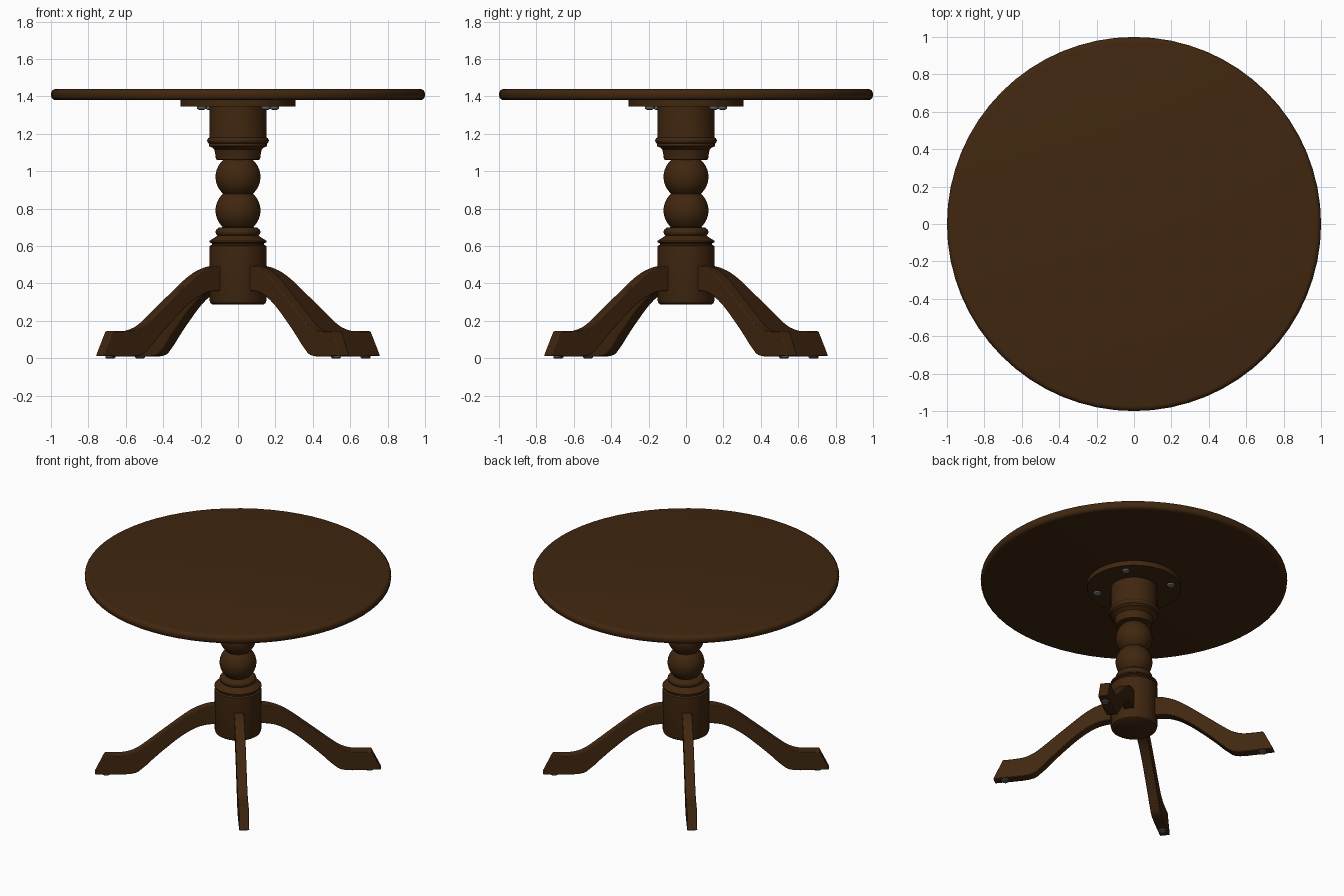
import bpy, bmesh, math
from mathutils import Vector, Matrix

cube = bpy.data.objects.get("Cube")
if cube:
    bpy.data.objects.remove(cube, do_unlink=True)


def material(name, rgb):
    mat = bpy.data.materials.new(name)
    mat.use_nodes = True
    color = (*rgb, 1)
    mat.diffuse_color = color
    mat.node_tree.nodes["Principled BSDF"].inputs["Base Color"].default_value = color
    return mat


wood = material("dark_wood", (0.052, 0.02, 0.005))
metal = material("grey_metal", (0.13, 0.13, 0.13))


def finish(name, bm, mat, angle=35):
    bmesh.ops.recalc_face_normals(bm, faces=bm.faces)
    mesh = bpy.data.meshes.new(name)
    bm.to_mesh(mesh)
    bm.free()
    mesh.materials.append(mat)
    obj = bpy.data.objects.new(name, mesh)
    bpy.context.collection.objects.link(obj)
    bpy.ops.object.select_all(action='DESELECT')
    obj.select_set(True)
    bpy.context.view_layer.objects.active = obj
    bpy.ops.object.shade_smooth_by_angle(angle=math.radians(angle))
    return obj


def lathe(name, profile, mat, segments=48, center=(0, 0)):
    """Turn (radius, z) points around a vertical axis and cap both ends."""
    bm = bmesh.new()
    rings = []
    for r, z in profile:
        turns = [2 * math.pi * i / segments for i in range(segments)]
        rings.append([bm.verts.new((center[0] + r * math.cos(t),
                                    center[1] + r * math.sin(t), z)) for t in turns])
    for a, b in zip(rings, rings[1:]):
        for i in range(segments):
            j = (i + 1) % segments
            bm.faces.new((a[i], a[j], b[j], b[i]))
    bm.faces.new(rings[0])
    bm.faces.new(rings[-1])
    return finish(name, bm, mat)


def arc(radius, z, start, end, steps, inner=0.0):
    """Points on a turned bead; angles in degrees above the horizon."""
    out = []
    for i in range(steps + 1):
        a = math.radians(start + (end - start) * i / steps)
        out.append((inner + radius * math.cos(a), z + radius * math.sin(a)))
    return out


def smooth_path(points, steps=4):
    """Catmull-Rom curve through the points."""
    p = [Vector(q) for q in points]
    p = [2 * p[0] - p[1]] + p + [2 * p[-1] - p[-2]]
    out = []
    for a, b, c, d in zip(p, p[1:], p[2:], p[3:]):
        for i in range(steps):
            t = i / steps
            out.append(0.5 * (2 * b + (c - a) * t + (2 * a - 5 * b + 4 * c - d) * t ** 2
                              + (3 * b - a - 3 * c + d) * t ** 3))
    return out + [p[-2]]


# Round top with a softened rim, and the disc that holds it
rim = arc(0.026, 1.41, -90, 90, 8, inner=0.974)
rim = [(r, z - 0.004 if z < 1.41 else z + 0.004) for r, z in rim]
lathe("table_top", rim, wood, 64)
lathe("mounting_disc", [(0.308, 1.345), (0.308, 1.382)], wood)

# Turned pedestal: lower drum, collar, two balls, upper collar and drum
pedestal = [(0.135, 0.287), (0.147, 0.295), (0.152, 0.31), (0.152, 0.6)]
pedestal += [(0.14, 0.606), (0.14, 0.614), (0.153, 0.62), (0.153, 0.628), (0.125, 0.645)]
pedestal += arc(0.022, 0.675, -60, 60, 6, inner=0.098) + [(0.1, 0.7)]
for z in (0.79, 0.97):
    pedestal += arc(0.12, z, -48, 48, 14)
pedestal += [(0.118, 1.062), (0.121, 1.09), (0.126, 1.115), (0.14, 1.128), (0.155, 1.134)]
pedestal += [(0.155, 1.146)] + arc(0.017, 1.164, -70, 70, 6, inner=0.148)
pedestal += [(0.152, 1.19), (0.152, 1.346)]
lathe("pedestal", pedestal, wood)

# Side outline of a leg as (distance from the axis, height)
upper = smooth_path([(0.1, 0.497), (0.2, 0.487), (0.31, 0.44), (0.47, 0.32),
                     (0.61, 0.21), (0.67, 0.17), (0.73, 0.149), (0.79, 0.145), (0.87, 0.145)])
lower = smooth_path([(0.1, 0.36), (0.2, 0.357), (0.28, 0.333), (0.37, 0.278),
                     (0.47, 0.195), (0.55, 0.122), (0.62, 0.055), (0.7, 0.012), (0.935, 0.012)])
HALF_WIDTH = 0.033


def build_leg(name, angle):
    bm = bmesh.new()
    sides = [[[bm.verts.new((q[0], y, q[1])) for q in edge] for edge in (upper, lower)]
             for y in (-HALF_WIDTH, HALF_WIDTH)]
    (u0, l0), (u1, l1) = sides
    for i in range(len(upper) - 1):
        for a, b in ((u0, l0), (u1, l1), (u0, u1), (l0, l1)):
            bm.faces.new((a[i], a[i + 1], b[i + 1], b[i]))
    for i in (0, -1):
        bm.faces.new((u0[i], u1[i], l1[i], l0[i]))
    bmesh.ops.transform(bm, matrix=Matrix.Rotation(angle, 4, 'Z'), verts=bm.verts)
    leg = finish(name, bm, wood, 30)
    bevel = leg.modifiers.new("soft_edges", 'BEVEL')
    bevel.width = 0.005
    bevel.segments = 2
    bevel.limit_method = 'ANGLE'
    bevel.angle_limit = math.radians(50)


# Four legs, each with a foot glide, and the screws beneath the disc
names = ("back_left", "back_right", "front_right", "front_left")
for k, place in enumerate(names):
    angle = math.radians(37.5 + 90 * k)
    c, s = math.cos(angle), math.sin(angle)
    build_leg(place + "_leg", angle)
    lathe(place + "_foot_glide", [(0.022, 0), (0.026, 0.004), (0.026, 0.014)], metal, 16,
          (0.86 * c, 0.86 * s))
    lathe(place + "_screw", [(0.012, 1.328), (0.024, 1.334), (0.026, 1.346)], metal, 12,
          (0.245 * c, 0.245 * s))
